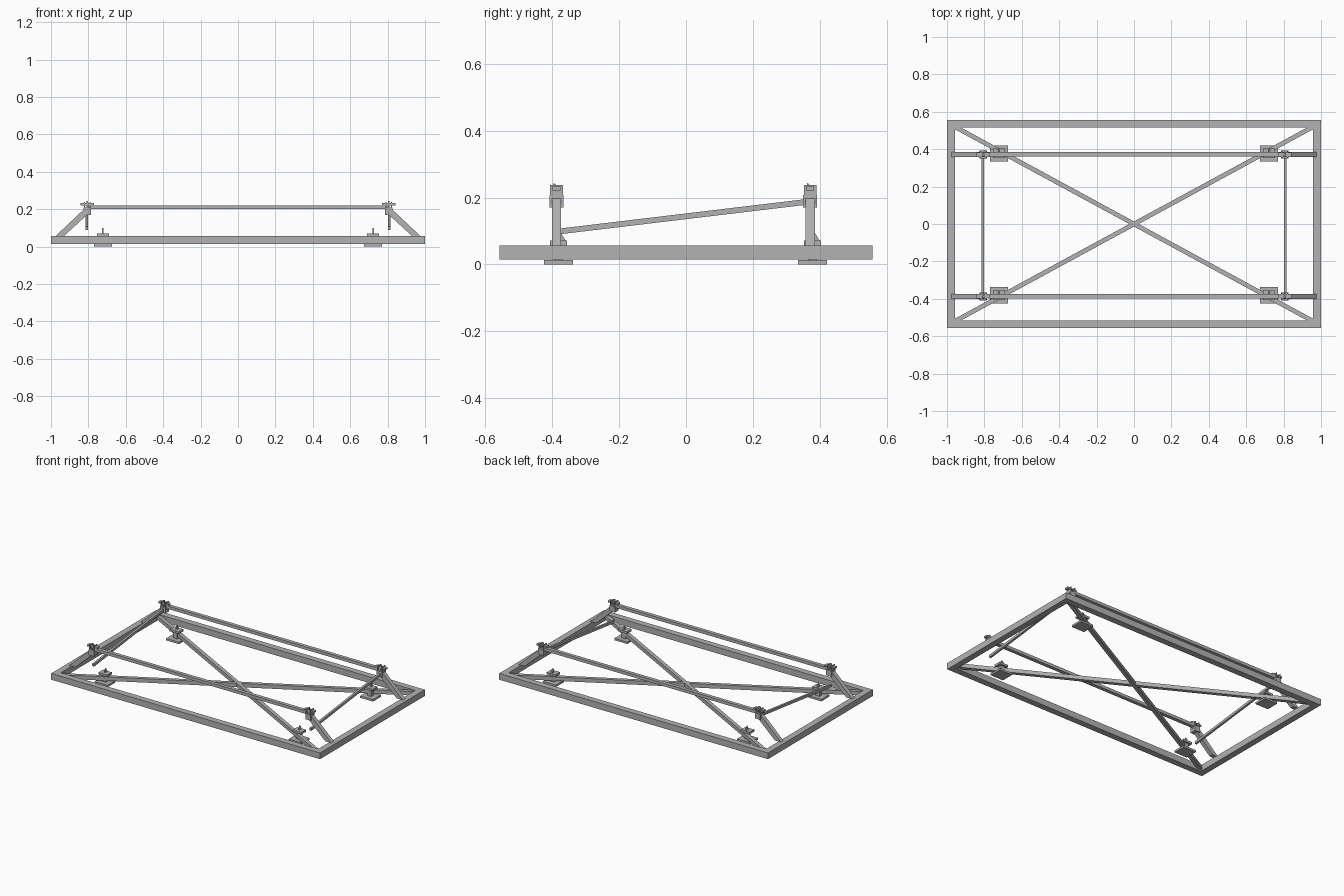
import bpy
from mathutils import Vector

cube = bpy.data.objects.get("Cube")
if cube:
    bpy.data.objects.remove(cube, do_unlink=True)

steel = bpy.data.materials.new("grey steel")
steel.use_nodes = True
GREY = (0.45, 0.45, 0.45, 1)
steel.diffuse_color = GREY
steel.node_tree.nodes["Principled BSDF"].inputs["Base Color"].default_value = GREY


def make(name, verts, faces):
    mesh = bpy.data.meshes.new(name)
    mesh.from_pydata(verts, [], faces)
    mesh.materials.append(steel)
    ob = bpy.data.objects.new(name, mesh)
    bpy.context.collection.objects.link(ob)
    return ob


def prism(name, ring, shift):
    """Extrude a ring of points along a vector, with closed ends."""
    n = len(ring)
    ring = [Vector(p) for p in ring]
    shift = Vector(shift)
    normal = (ring[1] - ring[0]).cross(ring[2] - ring[1])
    if normal.dot(shift) < 0:
        ring.reverse()
    sides = [(i, (i + 1) % n, n + (i + 1) % n, n + i) for i in range(n)]
    caps = [tuple(reversed(range(n))), tuple(range(n, 2 * n))]
    return make(name, ring + [p + shift for p in ring], sides + caps)


def box(name, x, y, z):
    """Box from (low, high) pairs."""
    ring = [(x[0], y[0], z[0]), (x[1], y[0], z[0]), (x[1], y[1], z[0]), (x[0], y[1], z[0])]
    return prism(name, ring, (0, 0, z[1] - z[0]))


def around(c, half):
    return (c - half, c + half)


def bar(name, a, b, width, height):
    """Rectangular bar between two points."""
    a, b = Vector(a), Vector(b)
    side = (b - a).cross(Vector((0, 0, 1))).normalized()
    up = side.cross(b - a).normalized()
    s, u = side * width / 2, up * height / 2
    return prism(name, [a - s - u, a + s - u, a + s + u, a - s + u], b - a)


# Base frame
LOW, TOP, W, HY = 0.015, 0.057, 0.042, 0.557
for s, side in ((-1, "right"), (1, "left")):
    box(side + "_end_rail", around(s * (1 - W / 2), W / 2), (-HY, HY), (LOW, TOP))
for s, side in ((-1, "front"), (1, "back")):
    box(side + "_long_rail", (W - 1, 1 - W), around(s * (HY - W / 2), W / 2), (LOW, TOP))
    bar(side + "_cross_brace", (-0.958, s * 0.52, 0.038), (0.958, -s * 0.52, 0.038), 0.024, 0.026)

# Upper structure: front and back rows share the same orientation
POST = [(0.975, TOP), (0.93, TOP), (0.785, 0.19), (0.785, 0.208), (0.815, 0.208)]
for y, row in ((-0.387, "front"), (0.371, "back")):
    box(row + "_top_rail", (-0.8, 0.8), around(y + 0.002, 0.012), (0.2, 0.22))
    for s, side in ((-1, "right"), (1, "left")):
        tag = row + "_" + side
        prism(tag + "_sloped_post", [(s * x, y - 0.014, z) for x, z in POST], (0, 0.028, 0))
        x = s * 0.806
        box(tag + "_bracket", around(x, 0.02), around(y, 0.021), (0.17, 0.208))
        # Clamp: crossbar, angled gusset and two bolts
        box(tag + "_clamp_bar", around(x, 0.037), around(y, 0.012), (0.221, 0.233))
        prism(tag + "_clamp_gusset",
              [(x - 0.004, y - 0.014, 0.208), (x - 0.004, y + 0.015, 0.226),
               (x - 0.004, y - 0.009, 0.244)], (0.008, 0, 0))
        for d in (-0.015, 0.015):
            box(tag + "_clamp_bolt", around(x + d, 0.003), around(y, 0.019), (0.208, 0.238))

# Sloping tie rods at both ends
for s, side in ((-1, "right"), (1, "left")):
    bar(side + "_tie_rod", (s * 0.808, -0.385, 0.098), (s * 0.808, 0.368, 0.188), 0.014, 0.017)

# Feet with clips that hold the cross braces
for y, row in ((-0.381, "front"), (0.378, "back")):
    for s, side in ((-1, "right"), (1, "left")):
        tag = row + "_" + side
        x = s * 0.722
        box(tag + "_foot", around(x, 0.048), around(y, 0.043), (0, 0.013))
        box(tag + "_foot_stem", around(x, 0.014), around(y, 0.014), (0.013, 0.057))
        box(tag + "_clip", around(x, 0.033), around(y, 0.025), (0.057, 0.071))
        prism(tag + "_clip_gusset",
              [(x - 0.004, y - 0.004, 0.07), (x - 0.004, y + 0.022, 0.07),
               (x - 0.004, y + 0.004, 0.1)], (0.008, 0, 0))
